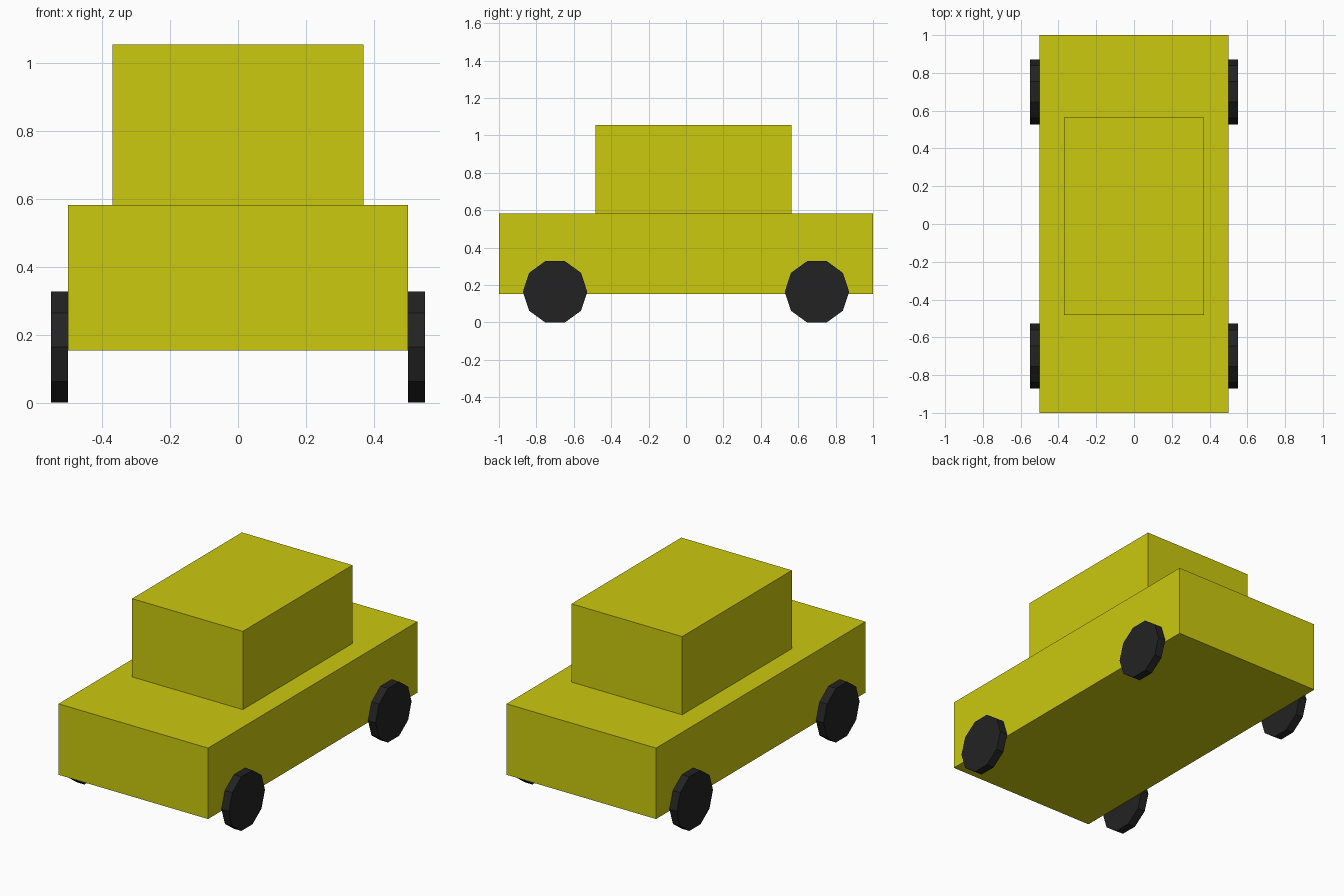
import bpy
import math

cube = bpy.data.objects.get("Cube")
if cube:
    bpy.data.objects.remove(cube, do_unlink=True)


def make_material(name, color):
    mat = bpy.data.materials.new(name)
    mat.use_nodes = True
    mat.diffuse_color = color
    mat.node_tree.nodes["Principled BSDF"].inputs["Base Color"].default_value = color
    return mat


yellow = make_material("yellow paint", (0.6, 0.585, 0.0045, 1))
black = make_material("black rubber", (0.0165, 0.0165, 0.0165, 1))


def finish(name, mat):
    obj = bpy.context.object
    obj.name = name
    obj.data.materials.append(mat)
    bpy.ops.object.transform_apply(location=False, rotation=True, scale=True)


def box(name, low, high, mat):
    center = [(a + b) / 2 for a, b in zip(low, high)]
    bpy.ops.mesh.primitive_cube_add(size=1, location=center)
    bpy.context.object.scale = [b - a for a, b in zip(low, high)]
    finish(name, mat)


# Body and cabin
box("body", (-0.5, -1, 0.153), (0.5, 1, 0.582), yellow)
box("cabin", (-0.37, -0.483, 0.582), (0.37, 0.565, 1.055), yellow)

# Ten-sided wheels, resting on a flat side against the body
apothem = 0.1635
radius = apothem / math.cos(math.pi / 10)
for end, y in (("front", -0.7), ("rear", 0.7)):
    for side, x in (("left", 0.525), ("right", -0.525)):
        bpy.ops.mesh.primitive_cylinder_add(
            vertices=10, radius=radius, depth=0.05,
            location=(x, y, apothem), rotation=(0, math.pi / 2, 0))
        finish(f"{end}_{side}_wheel", black)
